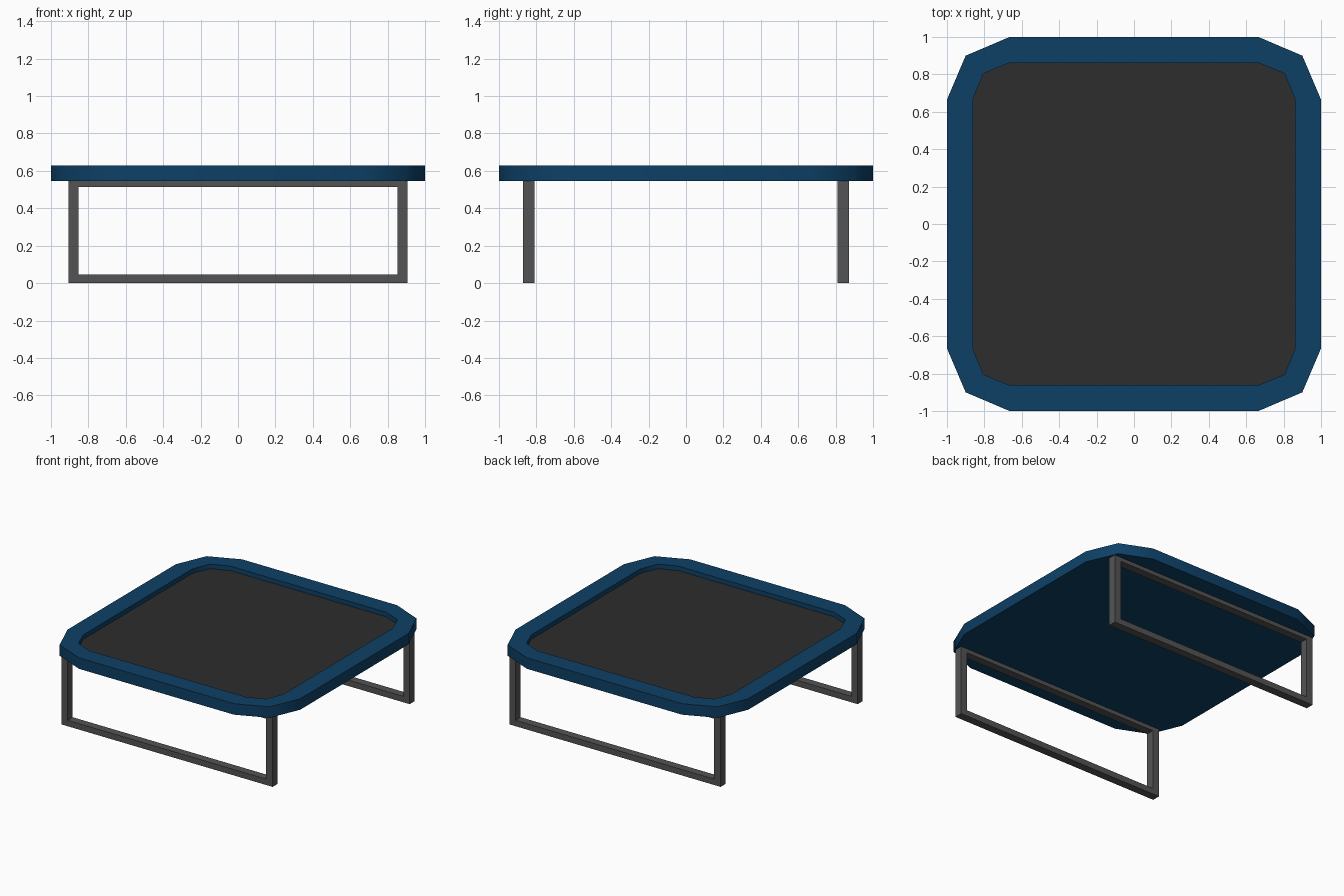
import bpy, bmesh, math

if "Cube" in bpy.data.objects:
    bpy.data.objects.remove(bpy.data.objects["Cube"])


def material(name, rgb):
    m = bpy.data.materials.new(name)
    m.diffuse_color = (*rgb, 1)
    m.use_nodes = True
    m.node_tree.nodes["Principled BSDF"].inputs["Base Color"].default_value = m.diffuse_color
    return m


BLUE = material("blue_padding", (0.004, 0.051, 0.133))
BLACK = material("black_mat", (0.026, 0.026, 0.026))
GREY = material("grey_metal", (0.090, 0.088, 0.088))


def add_object(name, bm, mat):
    bmesh.ops.recalc_face_normals(bm, faces=bm.faces)
    mesh = bpy.data.meshes.new(name)
    bm.to_mesh(mesh)
    bm.free()
    mesh.materials.append(mat)
    ob = bpy.data.objects.new(name, mesh)
    bpy.context.collection.objects.link(ob)
    return ob


def chamfered_square(flat, corner, edge):
    """Twelve-sided outline: three points per corner, turned four times."""
    pts = []
    for i in range(4):
        c, s = round(math.cos(i * math.pi / 2)), round(math.sin(i * math.pi / 2))
        for x, y in ((edge, flat), (corner, corner), (flat, edge)):
            pts.append((x * c - y * s, x * s + y * c))
    return pts


def ring(bm, pts, z):
    return [bm.verts.new((x, y, z)) for x, y in pts]


def bridge(bm, a, b):
    n = len(a)
    for i in range(n):
        j = (i + 1) % n
        bm.faces.new((a[i], a[j], b[j], b[i]))


outer = chamfered_square(0.665, 0.90, 1.0)
inner = chamfered_square(0.67, 0.805, 0.86)
BOTTOM, TOP, MAT_Z = 0.545, 0.63, 0.595

# padded rim with a closed underside
bm = bmesh.new()
low, high = ring(bm, outer, BOTTOM), ring(bm, outer, TOP)
lip, recess = ring(bm, inner, TOP), ring(bm, inner, MAT_Z)
bm.faces.new(low)
bridge(bm, low, high)
bridge(bm, high, lip)
bridge(bm, lip, recess)
rim = add_object("padded_rim", bm, BLUE)
bpy.context.view_layer.objects.active = rim
rim.select_set(True)
bpy.ops.object.shade_smooth_by_angle(angle=math.radians(50))

# sunken jumping mat
bm = bmesh.new()
face = bm.faces.new(ring(bm, inner, MAT_Z))
add_object("jumping_mat", bm, BLACK)

# rectangular leg frames, front and back
for name, side in (("front_leg_frame", -1), ("back_leg_frame", 1)):
    bm = bmesh.new()
    loops = []
    for y in (side * 0.84 - 0.031, side * 0.84 + 0.031):
        pair = []
        for hx, z0, z1 in ((0.907, 0.0, BOTTOM), (0.852, 0.046, 0.514)):
            pair.append([bm.verts.new((x, y, z)) for x, z in
                         ((-hx, z0), (hx, z0), (hx, z1), (-hx, z1))])
        bridge(bm, *pair)
        loops.append(pair)
    for k in range(2):
        bridge(bm, loops[0][k], loops[1][k])
    add_object(name, bm, GREY)
